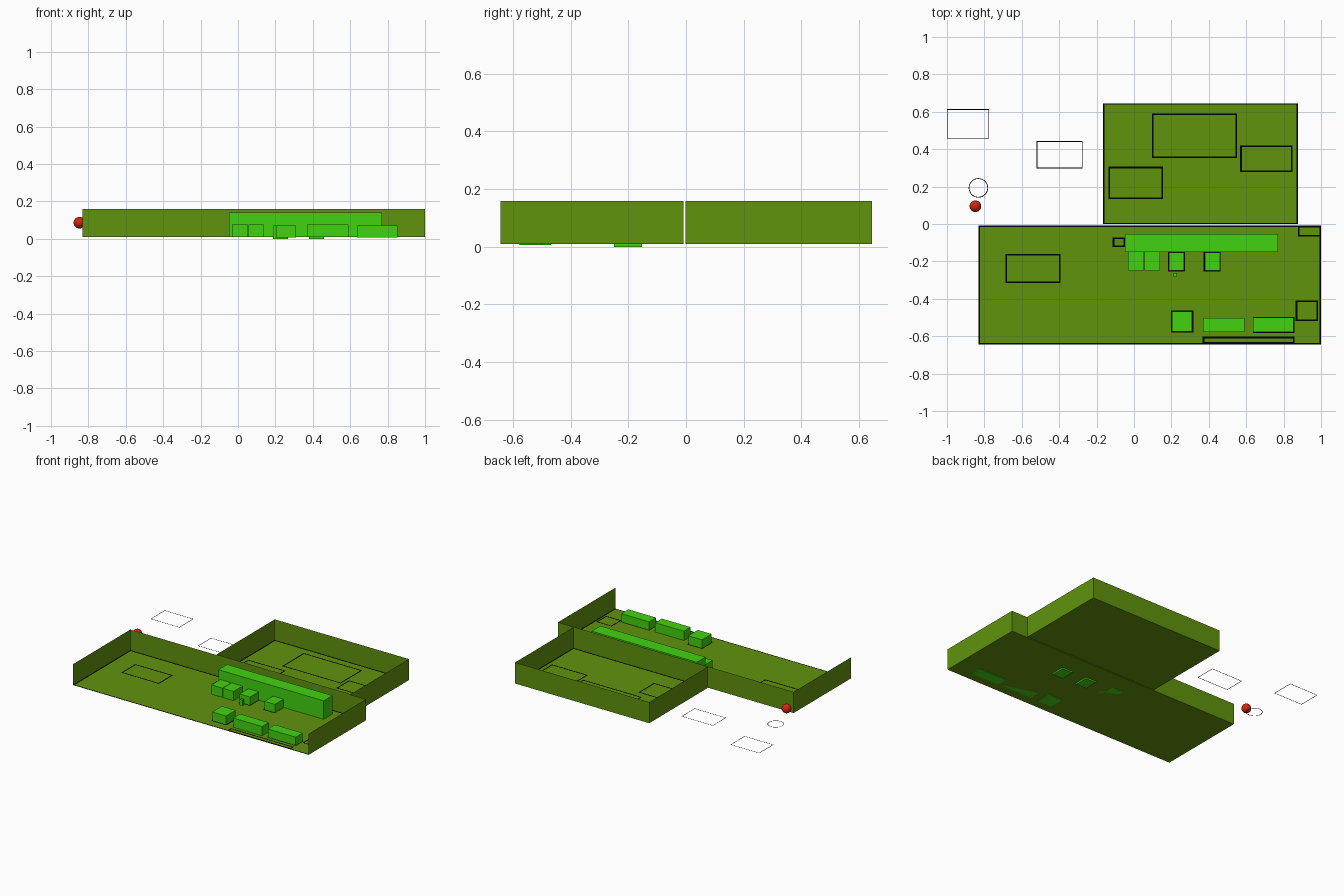
import bpy, bmesh, math

if "Cube" in bpy.data.objects:
    bpy.data.objects.remove(bpy.data.objects["Cube"])


def material(name, rgb):
    m = bpy.data.materials.new(name)
    m.diffuse_color = (*rgb, 1)
    m.use_nodes = True
    m.node_tree.nodes["Principled BSDF"].inputs["Base Color"].default_value = m.diffuse_color
    return m


OLIVE = material("olive", (0.119, 0.292, 0.004))
GREEN = material("bright_green", (0.054, 0.65, 0.005))
RED = material("red", (0.65, 0.018, 0.005))
BLACK = material("black", (0.0, 0.0, 0.0))
Z = 0.01       # floor level
TOP = 0.158    # wall top


def finish(name, bm, mat):
    me = bpy.data.meshes.new(name)
    bm.to_mesh(me)
    bm.free()
    me.materials.append(mat)
    ob = bpy.data.objects.new(name, me)
    bpy.context.collection.objects.link(ob)
    return ob


def quad(bm, *pts):
    bm.faces.new([bm.verts.new(p) for p in pts])


def box(name, x0, x1, y0, y1, z0, z1, mat):
    bm = bmesh.new()
    bmesh.ops.create_cube(bm, size=1)
    for v in bm.verts:
        v.co = (x1 if v.co.x > 0 else x0, y1 if v.co.y > 0 else y0, z1 if v.co.z > 0 else z0)
    return finish(name, bm, mat)


def room(name, x0, x1, y0, y1, front_wall):
    # floor sheet plus sheet walls, front side optionally open
    bm = bmesh.new()
    quad(bm, (x0, y0, Z), (x1, y0, Z), (x1, y1, Z), (x0, y1, Z))
    loop = [(x1, y0), (x1, y1), (x0, y1), (x0, y0)]
    if front_wall:
        loop.append((x1, y0))
    for a, b in zip(loop, loop[1:]):
        quad(bm, (*a, Z), (*b, Z), (*b, TOP), (*a, TOP))
    return finish(name, bm, OLIVE)


def outline(name, x0, x1, y0, y1, w=0.009, z=Z + 0.0015):
    # flat rectangular line drawn on the floor
    bm = bmesh.new()
    out = [(x0, y0), (x1, y0), (x1, y1), (x0, y1)]
    inn = [(x0 + w, y0 + w), (x1 - w, y0 + w), (x1 - w, y1 - w), (x0 + w, y1 - w)]
    for i in range(4):
        j = (i + 1) % 4
        quad(bm, (*out[i], z), (*out[j], z), (*inn[j], z), (*inn[i], z))
    return finish(name, bm, BLACK)


# Rooms
room("front_room", -0.831, 1.0, -0.643, -0.008, False)
room("back_room", -0.166, 0.877, -0.001, 0.645, True)
outline("front_room_border", -0.831, 1.0, -0.643, -0.008, 0.007)
outline("back_room_border", -0.166, 0.877, -0.001, 0.645, 0.007)

# Green blocks: x0, x1, y0, y1, z0, z1
blocks = {
    "long_counter": (-0.047, 0.771, -0.15, -0.053, Z, 0.14),
    "small_block_1": (-0.032, 0.053, -0.249, -0.15, Z, 0.075),
    "small_block_2": (0.056, 0.14, -0.249, -0.15, Z, 0.075),
    "small_block_3": (0.187, 0.268, -0.249, -0.153, 0.0, 0.07),
    "small_block_4": (0.38, 0.461, -0.249, -0.153, 0.0, 0.07),
    "front_cube": (0.203, 0.31, -0.575, -0.468, 0.006, 0.072),
    "front_bench_1": (0.368, 0.592, -0.578, -0.503, Z, 0.075),
    "front_bench_2": (0.637, 0.853, -0.578, -0.5, 0.006, 0.07),
    "tiny_stool": (0.21, 0.23, -0.281, -0.262, Z, 0.05),
}
for name, dims in blocks.items():
    box(name, *dims, GREEN)

# Marked areas on the floors
for i, r in enumerate([
        (0.096, 0.552, 0.353, 0.592), (0.568, 0.848, 0.278, 0.42),
        (-0.136, 0.155, 0.134, 0.307), (-0.687, -0.393, -0.316, -0.16),
        (-0.114, -0.048, -0.123, -0.072), (0.877, 1.0, -0.067, -0.01),
        (0.864, 0.985, -0.519, -0.409), (0.367, 0.858, -0.64, -0.602),
        (0.182, 0.272, -0.255, -0.148), (0.372, 0.462, -0.255, -0.148),
        (0.198, 0.317, -0.581, -0.463), (0.635, 0.857, -0.582, -0.497)]):
    outline(f"floor_marking_{i + 1}", *r)

# Marked areas on open ground
outline("outdoor_marking_1", -1.0, -0.775, 0.457, 0.614, 0.004, Z)
outline("outdoor_marking_2", -0.52, -0.275, 0.297, 0.443, 0.004, Z)

# Round outdoor marking
bm = bmesh.new()
N = 32
for i in range(N):
    a, b = (2 * math.pi * k / N for k in (i, i + 1))
    quad(bm, *[(-0.832 + r * math.cos(t), 0.193 + r * math.sin(t), Z)
               for r, t in ((0.052, a), (0.052, b), (0.048, b), (0.048, a))])
finish("round_marking", bm, BLACK)

# Red ball
bm = bmesh.new()
bmesh.ops.create_uvsphere(bm, u_segments=24, v_segments=16, radius=0.031)
bmesh.ops.translate(bm, verts=bm.verts, vec=(-0.848, 0.095, 0.086))
for f in bm.faces:
    f.smooth = True
finish("red_ball", bm, RED)
